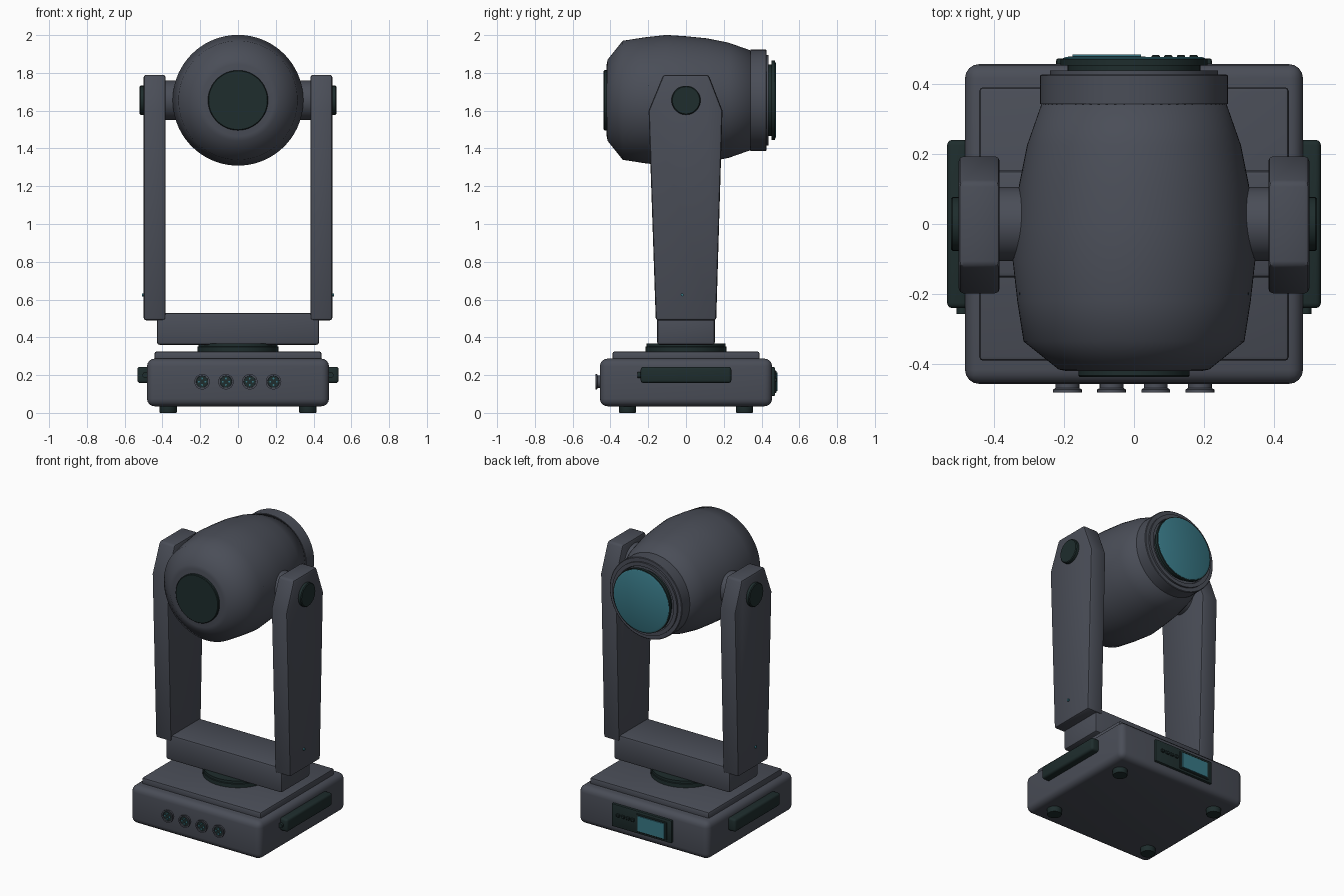
import bpy, bmesh, math
from mathutils import Matrix

if "Cube" in bpy.data.objects:
    bpy.data.objects.remove(bpy.data.objects["Cube"])


def material(name, rgb):
    m = bpy.data.materials.new(name)
    m.diffuse_color = (*rgb, 1)
    m.use_nodes = True
    m.node_tree.nodes["Principled BSDF"].inputs["Base Color"].default_value = m.diffuse_color
    return m


GREY = material("charcoal grey", (0.068, 0.075, 0.096))
DARK = material("dark green black", (0.013, 0.026, 0.026))
TEAL = material("teal glass", (0.04, 0.19, 0.24))
HEAD_Z = 1.655


def finish(bm, name, mat, bevel=0.0, segs=3, angle=35):
    bmesh.ops.recalc_face_normals(bm, faces=bm.faces)
    me = bpy.data.meshes.new(name)
    bm.to_mesh(me)
    bm.free()
    me.materials.append(mat)
    ob = bpy.data.objects.new(name, me)
    bpy.context.collection.objects.link(ob)
    bpy.ops.object.select_all(action='DESELECT')
    ob.select_set(True)
    bpy.context.view_layer.objects.active = ob
    if bevel:
        mod = ob.modifiers.new("bevel", 'BEVEL')
        mod.width, mod.segments = bevel, segs
        mod.limit_method = 'ANGLE'
        mod.angle_limit = math.radians(25)
        bpy.ops.object.modifier_apply(modifier="bevel")
    bpy.ops.object.shade_smooth_by_angle(angle=math.radians(angle))
    return ob


def box(name, x, y, z, mat, bevel=0.0, segs=3):
    bm = bmesh.new()
    bmesh.ops.create_cube(bm, size=1)
    for v in bm.verts:
        v.co = [lo + (c + 0.5) * (hi - lo) for c, (lo, hi) in zip(v.co, (x, y, z))]
    return finish(bm, name, mat, bevel, segs)


def lathe(name, profile, axis, origin, mat, n=32, angle=35):
    """Revolve (distance along axis, radius) points about an axis, closing the ends."""
    bm = bmesh.new()
    rings = []
    for d, r in profile:
        ring = []
        for i in range(n):
            a = 2 * math.pi * i / n
            u, w = r * math.cos(a), r * math.sin(a)
            p = {'x': (d, u, w), 'y': (u, d, w), 'z': (u, w, d)}[axis]
            ring.append(bm.verts.new([o + c for o, c in zip(origin, p)]))
        rings.append(ring)
    for a, b in zip(rings, rings[1:]):
        for i in range(n):
            j = (i + 1) % n
            bm.faces.new((a[i], a[j], b[j], b[i]))
    bm.faces.new(rings[0])
    bm.faces.new(rings[-1])
    return finish(bm, name, mat, angle=angle)


# Base housing, lid and turntable
box("base_housing", (-0.482, 0.482), (-0.456, 0.456), (0.035, 0.287), GREY, 0.04, 4)
box("base_lid", (-0.442, 0.442), (-0.39, 0.39), (0.27, 0.325), GREY, 0.012, 2)
lathe("turntable", [(0.32, 0.215), (0.35, 0.215), (0.352, 0.21), (0.368, 0.21)],
      'z', (0, 0, 0), DARK, 48)
for sx in (-1, 1):
    for sy in (-1, 1):
        lathe("foot", [(0, 0.043), (0.006, 0.046), (0.04, 0.046)],
              'z', (sx * 0.37, sy * 0.31, 0), DARK, 24)

# Yoke cross beam
box("yoke_beam", (-0.43, 0.43), (-0.153, 0.153), (0.36, 0.53), GREY, 0.015, 2)

# Yoke arms, pivots and side handles
ARM = [(-0.16, 0.49), (0.16, 0.49), (0.193, 1.60), (0.12, 1.79), (-0.12, 1.79), (-0.198, 1.60)]
for s in (-1, 1):
    bm = bmesh.new()
    face = bm.faces.new([bm.verts.new((s * 0.383, y, z)) for y, z in ARM])
    ext = bmesh.ops.extrude_face_region(bm, geom=[face])
    for v in ext["geom"]:
        if isinstance(v, bmesh.types.BMVert):
            v.co.x = s * 0.5
    # The extruded shell keeps its inner cap
    if len(bm.faces) < len(ARM) + 2:
        inner = [e for e in bm.edges if e.is_boundary]
        bmesh.ops.holes_fill(bm, edges=inner)
    finish(bm, "yoke_arm", GREY, 0.014, 2)
    lathe("tilt_axle", [(s * 0.25, 0.105), (s * 0.39, 0.105)], 'x', (0, 0, HEAD_Z), GREY)
    lathe("pivot_cap", [(s * 0.49, 0.077), (s * 0.517, 0.077), (s * 0.522, 0.072)],
          'x', (0, 0, HEAD_Z), DARK)
    lathe("arm_indicator", [(s * 0.495, 0.008), (s * 0.508, 0.008)],
          'x', (0, -0.02, 0.625), TEAL, 12)
    hx = sorted((s * 0.47, s * 0.533))
    box("side_handle", hx, (-0.24, 0.24), (0.158, 0.244), DARK, 0.015, 3)
    lathe("handle_stud", [(-0.257, 0.016), (-0.23, 0.016)], 'y', (s * 0.49, 0, 0.2), DARK, 12)
    for z in (1.6, 1.73):
        lathe("head_screw", [(s * 0.30, 0.006), (s * 0.326, 0.006)],
              'x', (0, -0.197, z), DARK, 8)

# Lamp head shell
lathe("head_shell", [(-0.42, 0.19), (-0.415, 0.215), (-0.335, 0.315), (-0.22, 0.333),
                     (-0.105, 0.346), (0.0, 0.339), (0.11, 0.328), (0.225, 0.305),
                     (0.345, 0.263), (0.35, 0.25)],
      'y', (0, 0, HEAD_Z), GREY, 72, 50)
lathe("rear_cap", [(-0.436, 0.155), (-0.432, 0.159), (-0.41, 0.159)],
      'y', (0, 0, HEAD_Z), DARK, 48)
# Stepped front rim and lens
lathe("lens_rim", [(0.34, 0.25), (0.342, 0.268), (0.423, 0.268), (0.426, 0.264),
                   (0.426, 0.24), (0.438, 0.24), (0.438, 0.215), (0.42, 0.21)],
      'y', (0, 0, HEAD_Z), GREY, 64)
lathe("lens_mount", [(0.41, 0.19), (0.455, 0.19)], 'y', (0, 0, HEAD_Z), DARK, 48)
lathe("lens_ring", [(0.452, 0.2), (0.452, 0.21), (0.47, 0.21), (0.47, 0.2)],
      'y', (0, 0, HEAD_Z), DARK, 64)
lathe("lens", [(0.46, 0.204), (0.472, 0.204), (0.476, 0.195)],
      'y', (0, 0, HEAD_Z), TEAL, 64)

# Front sockets with pins
for x in (-0.19, -0.064, 0.062, 0.188):
    o = (x, 0, 0.165)
    lathe("socket", [(-0.45, 0.034), (-0.468, 0.034), (-0.472, 0.041), (-0.48, 0.041),
                     (-0.48, 0.032), (-0.466, 0.03)], 'y', o, GREY, 24)
    lathe("socket_insert", [(-0.46, 0.031), (-0.473, 0.031)], 'y', o, DARK, 24)
    for k in range(4):
        a = math.pi / 2 * k
        pin = (x + 0.017 * math.cos(a), 0, 0.165 + 0.017 * math.sin(a))
        lathe("socket_pin", [(-0.47, 0.005), (-0.479, 0.005)], 'y', pin, TEAL, 8)

# Rear control panel with display and buttons
box("control_panel", (-0.222, 0.222), (0.445, 0.472), (0.09, 0.242), DARK, 0.006, 2)
box("display_frame", (-0.19, 0.035), (0.46, 0.478), (0.105, 0.225), DARK, 0.003, 1)
box("display", (-0.175, 0.02), (0.476, 0.484), (0.115, 0.215), TEAL)
for i in range(4):
    x = 0.062 + 0.036 * i
    box("button", (x - 0.012, x + 0.012), (0.465, 0.482), (0.165, 0.185), DARK, 0.003, 1)
